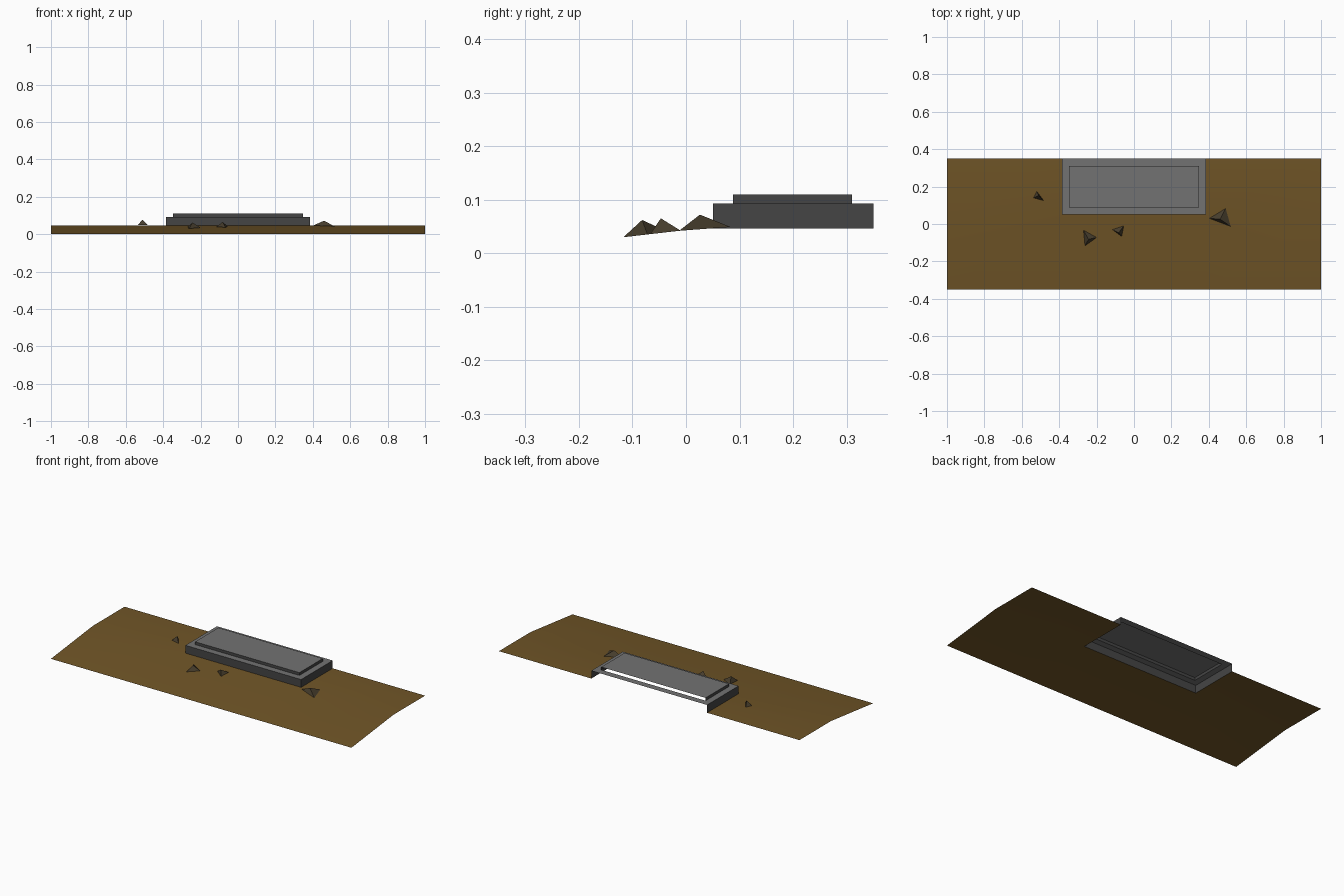
import bpy, bmesh

if "Cube" in bpy.data.objects:
    bpy.data.objects.remove(bpy.data.objects["Cube"])

W, D = 1.0, 0.35             # half width and half depth of the ground
BX, BY, BZ = 0.385, 0.05, 0.046   # slab half width, front edge, ground level


def material(name, rgb):
    m = bpy.data.materials.new(name)
    m.diffuse_color = (*rgb, 1)
    m.use_nodes = True
    m.node_tree.nodes["Principled BSDF"].inputs["Base Color"].default_value = m.diffuse_color
    return m


def mesh_object(name, verts, faces, mat, smooth=False):
    me = bpy.data.meshes.new(name)
    me.from_pydata(verts, [], faces)
    bm = bmesh.new()
    bm.from_mesh(me)
    bmesh.ops.recalc_face_normals(bm, faces=bm.faces)
    bm.to_mesh(me)
    bm.free()
    me.materials.append(mat)
    me.polygons.foreach_set("use_smooth", [smooth] * len(me.polygons))
    ob = bpy.data.objects.new(name, me)
    bpy.context.collection.objects.link(ob)
    return ob


def ground_z(y):
    return BZ * min(1, (y + D) / (BY + D))


def rect(hx, y0, y1, z):
    return [(-hx, y0, z), (hx, y0, z), (hx, y1, z), (-hx, y1, z)]


earth = material("earth", (0.16, 0.09, 0.02))
stone_dark = material("dark_stone", (0.06, 0.06, 0.06))
stone = material("stone", (0.17, 0.17, 0.17))
clod = material("clod", (0.06, 0.045, 0.025))

# Ground: front slope and flat back, with a notch under the slab
xs = [-W, -BX, BX, W]
verts = [(x, y, ground_z(y)) for y in (-D, BY, D) for x in xs]
faces = [(r * 4 + c, r * 4 + c + 1, r * 4 + c + 5, r * 4 + c + 4)
         for r in range(2) for c in range(3) if (r, c) != (1, 1)]
ground = mesh_object("ground", verts, faces, earth, True)
if ground.data.polygons[0].normal.z < 0:
    ground.data.flip_normals()

# Slab: walls, ledge and raised panel, open at the back and underneath
rings = [rect(BX, BY, D, BZ), rect(BX, BY, D, 0.093),
         rect(0.347, 0.088, 0.31, 0.093), rect(0.347, 0.088, 0.31, 0.11)]
verts = [v for ring in rings for v in ring]
faces = []
for r in range(3):
    for i in range(4):
        if i == 2 and r != 1:      # no back walls
            continue
        j = (i + 1) % 4
        faces.append((r * 4 + i, r * 4 + j, r * 4 + 4 + j, r * 4 + 4 + i))
faces.append((12, 13, 14, 15))
slab = mesh_object("stone_slab", verts, faces, stone_dark)
slab.data.materials.append(stone)
if slab.data.polygons[-1].normal.z < 0:
    slab.data.flip_normals()
for p in slab.data.polygons:
    p.material_index = int(abs(p.normal.z) > 0.5)

# Clods: small three-sided pyramids, base corners then apex
clods = [
    [(-0.537, 0.14), (-0.52, 0.175), (-0.483, 0.125), (-0.51, 0.152, 0.077)],
    [(-0.27, -0.033), (-0.2, -0.072), (-0.262, -0.117), (-0.243, -0.082, 0.062)],
    [(-0.115, -0.03), (-0.055, -0.01), (-0.066, -0.067), (-0.082, -0.047, 0.065)],
    [(0.403, 0.03), (0.49, 0.083), (0.517, -0.013), (0.46, 0.026, 0.072)],
]
for n, (*base, apex) in enumerate(clods):
    verts = [(x, y, ground_z(y) + 0.003) for x, y in base] + [apex]
    ob = mesh_object(f"clod_{n + 1}", verts, [(0, 1, 3), (1, 2, 3), (2, 0, 3)], clod)
    if ob.data.polygons[0].normal.z < 0:
        ob.data.flip_normals()
